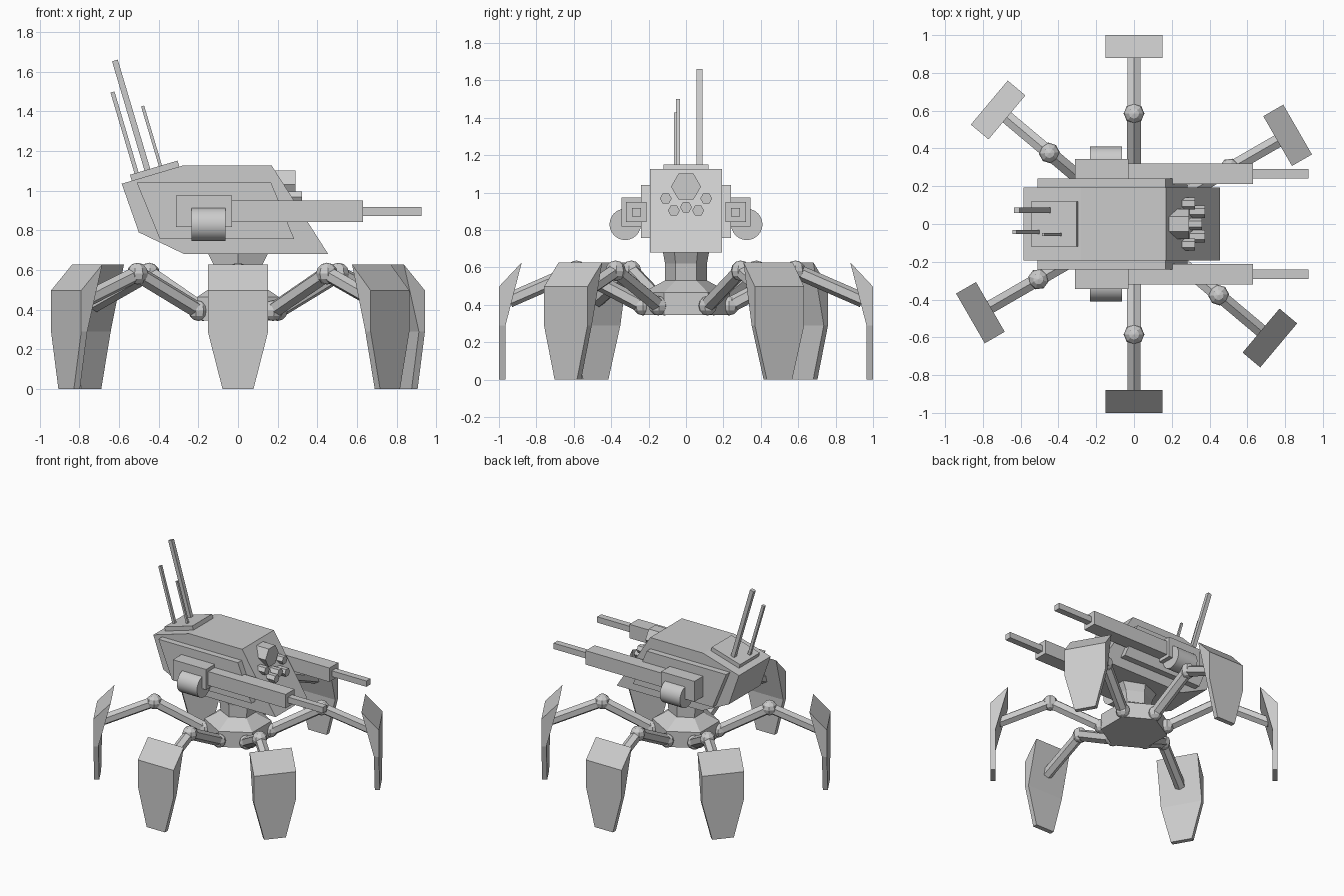
import bpy, bmesh, math
from mathutils import Vector, Matrix

if "Cube" in bpy.data.objects:
    bpy.data.objects.remove(bpy.data.objects["Cube"])

grey = bpy.data.materials.new("plain grey")
grey.diffuse_color = (0.6, 0.6, 0.6, 1)
grey.use_nodes = True
grey.node_tree.nodes["Principled BSDF"].inputs["Base Color"].default_value = grey.diffuse_color


def finish(name, bm, matrix=None):
    bmesh.ops.recalc_face_normals(bm, faces=bm.faces)
    me = bpy.data.meshes.new(name)
    bm.to_mesh(me)
    bm.free()
    if matrix:
        me.transform(matrix)
    me.materials.append(grey)
    ob = bpy.data.objects.new(name, me)
    bpy.context.collection.objects.link(ob)
    return ob


def loft(name, rings, matrix=None):
    """Skin a list of equal-length point rings and cap both ends."""
    bm = bmesh.new()
    vs = [[bm.verts.new(p) for p in ring] for ring in rings]
    n = len(rings[0])
    for a, b in zip(vs, vs[1:]):
        for i in range(n):
            j = (i + 1) % n
            bm.faces.new((a[i], a[j], b[j], b[i]))
    bm.faces.new(vs[0])
    bm.faces.new(vs[-1])
    return finish(name, bm, matrix)


def side_plate(name, profile, y0, y1):
    return loft(name, [[(x, y, z) for x, z in profile] for y in (y0, y1)])


def box(name, x0, x1, y0, y1, z0, z1):
    return side_plate(name, [(x0, z0), (x1, z0), (x1, z1), (x0, z1)], y0, y1)


def x_prism(name, x0, x1, y, z, r, sides):
    angs = [2 * math.pi * i / sides for i in range(sides)]
    return loft(name, [[(x, y + r * math.cos(a), z + r * math.sin(a)) for a in angs]
                       for x in (x0, x1)])


def ball(name, centre, r, matrix):
    bm = bmesh.new()
    bmesh.ops.create_uvsphere(bm, u_segments=8, v_segments=6, radius=r)
    bmesh.ops.translate(bm, verts=bm.verts, vec=centre)
    return finish(name, bm, matrix)


def strut(name, p, q, r, matrix):
    """Six-sided bar in the xz plane with an edge pointing up."""
    d = (Vector(q) - Vector(p)).normalized()
    up = Vector((-d.z, 0, d.x))
    side = Vector((0, 1, 0))
    off = [up * (r * math.cos(i * math.pi / 3)) + side * (r * math.sin(i * math.pi / 3))
           for i in range(6)]
    return loft(name, [[Vector(c) + o for o in off] for c in (p, q)], matrix)


# Hull and side armour
side_plate("hull", [(-0.586, 1.035), (-0.28, 1.126), (0.17, 1.126),
                    (0.455, 0.68), (-0.27, 0.68), (-0.5, 0.79)], -0.193, 0.193)
for s, tag in ((-1, "right"), (1, "left")):
    side_plate("side_armour_" + tag, [(-0.51, 1.04), (0.167, 1.04), (0.283, 0.757),
                                      (-0.394, 0.757)], s * 0.18, s * 0.24)
    # Guns: breech, barrel, muzzle, ammunition drum
    box("gun_breech_" + tag, -0.313, -0.03, s * 0.2, s * 0.345, 0.818, 0.975)
    box("gun_barrel_" + tag, -0.04, 0.63, s * 0.212, s * 0.32, 0.843, 0.95)
    box("gun_muzzle_" + tag, 0.62, 0.925, s * 0.241, s * 0.29, 0.873, 0.918)
    drum = x_prism("ammo_drum_" + tag, -0.234, -0.063, s * 0.325, 0.83, 0.084, 24)
    bpy.ops.object.select_all(action='DESELECT')
    drum.select_set(True)
    bpy.context.view_layer.objects.active = drum
    bpy.ops.object.shade_smooth_by_angle(angle=math.radians(35))

# Sensor cluster on the sloped nose
x_prism("main_sensor", 0.12, 0.29, 0, 1.032, 0.08, 6)
for i, (y, z, x) in enumerate([(-0.108, 0.968, 0.323), (-0.065, 0.904, 0.375), (0, 0.922, 0.36),
                               (0.065, 0.904, 0.375), (0.108, 0.968, 0.323)]):
    x_prism("small_sensor_%d" % i, x - 0.13, x, y, z, 0.032, 6)

# Aerial mount and aerials, square to the sloped rear roof
slope = math.atan2(0.091, 0.306)
along = Vector((math.cos(slope), 0, math.sin(slope)))
out = Vector((-math.sin(slope), 0, math.cos(slope)))


def roof_box(name, base, length, wide, deep):
    base = Vector(base)
    corners = [along * (a * wide / 2) + Vector((0, b * deep / 2, 0))
               for a, b in ((-1, -1), (1, -1), (1, 1), (-1, 1))]
    loft(name, [[base + c + out * h for c in corners] for h in (0, length)])


roof_box("aerial_mount", (-0.415, 0, 1.084), 0.033, 0.25, 0.24)
for i, (x, y, z, length, w) in enumerate([(-0.455, 0.072, 1.1, 0.58, 0.03),
                                          (-0.51, -0.043, 1.085, 0.43, 0.021),
                                          (-0.388, -0.055, 1.115, 0.325, 0.016)]):
    roof_box("aerial_%d" % i, (x, y, z), length, w, w)

# Hub and neck, six-sided
loft("hub_and_neck", [[(rx * math.cos(math.radians(30 + 60 * i)) / math.cos(math.pi / 6),
                        ry * math.sin(math.radians(30 + 60 * i)), z) for i in range(6)]
                      for z, rx, ry in ((0.345, 0.204, 0.235), (0.465, 0.204, 0.235),
                                        (0.53, 0.11, 0.112), (0.62, 0.12, 0.112),
                                        (0.69, 0.155, 0.125))])

# Six legs, each built along +x then turned round the hub
for i, deg in enumerate((90, -90, 30, 140, 210, -40)):
    m = Matrix.Rotation(math.radians(deg), 4, 'Z')
    hip, knee, ankle = (0.23, 0, 0.395), (0.585, 0, 0.582), (0.945, 0, 0.425)
    ball("hip_joint_%d" % i, hip, 0.052, m)
    strut("upper_leg_%d" % i, hip, knee, 0.042, m)
    ball("knee_joint_%d" % i, knee, 0.055, m)
    strut("lower_leg_%d" % i, knee, ankle, 0.04, m)
    loft("foot_plate_%d" % i, [[(1.0, -w, zo), (1.0, w, zo), (ri, w, zi), (ri, -w, zi)]
                               for w, zo, ri, zi in ((0.078, 0, 0.965, 0),
                                                     (0.152, 0.29, 0.965, 0.29),
                                                     (0.152, 0.497, 0.878, 0.627))], m)
